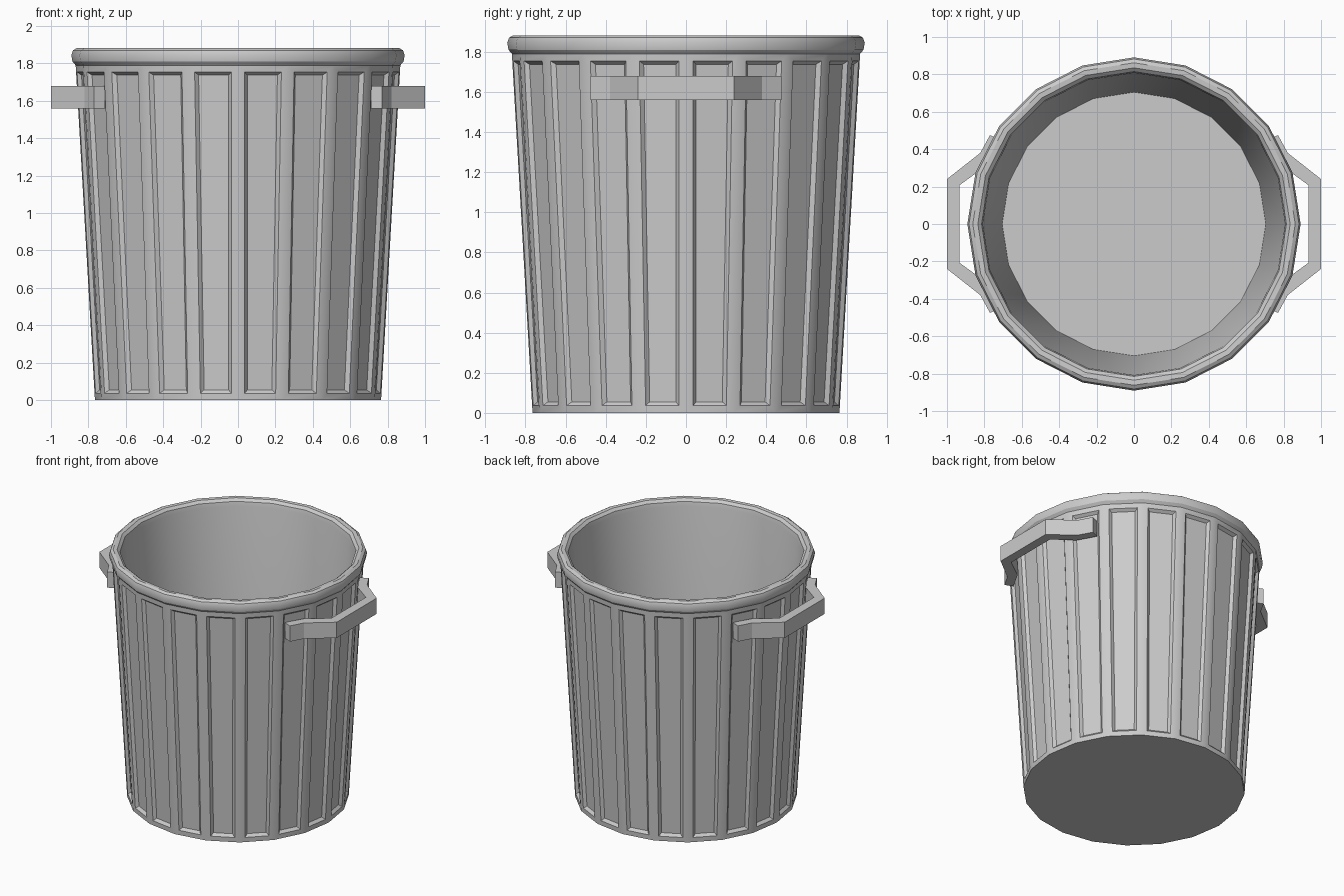
import bpy, bmesh
from math import pi, sin, cos, radians

if "Cube" in bpy.data.objects:
    bpy.data.objects.remove(bpy.data.objects["Cube"])

SIDES = 20


def add_object(name, bm):
    bmesh.ops.recalc_face_normals(bm, faces=bm.faces)
    mesh = bpy.data.meshes.new(name)
    bm.to_mesh(mesh)
    bm.free()
    ob = bpy.data.objects.new(name, mesh)
    bpy.context.collection.objects.link(ob)
    return ob


def ring(bm, r, z):
    return [bm.verts.new((r * cos(2 * pi * i / SIDES), r * sin(2 * pi * i / SIDES), z))
            for i in range(SIDES)]


# Bin body: outer wall, rolled rim, inner wall and floor from one lathe profile
profile = [(0.765, 0), (0.868, 1.79), (0.885, 1.81), (0.891, 1.845), (0.882, 1.87),
           (0.862, 1.882), (0.835, 1.88), (0.815, 1.862), (0.808, 1.83), (0.705, 0.05)]
bm = bmesh.new()
rings = [ring(bm, r, z) for r, z in profile]
wall = []
for k, (a, b) in enumerate(zip(rings, rings[1:])):
    for i in range(SIDES):
        j = (i + 1) % SIDES
        f = bm.faces.new((a[i], a[j], b[j], b[i]))
        if k == 0:
            wall.append(f)
bm.faces.new(rings[0][::-1])
bm.faces.new(rings[-1])
bmesh.ops.recalc_face_normals(bm, faces=bm.faces)

# Recessed panel with sloped edges on every wall facet
bmesh.ops.inset_individual(bm, faces=wall, thickness=0.036, use_even_offset=True)
bmesh.ops.inset_individual(bm, faces=wall, thickness=0.018, depth=-0.02, use_even_offset=True)
body = add_object("bin_body", bm)
bpy.context.view_layer.objects.active = body
body.select_set(True)
bpy.ops.object.shade_smooth_by_angle(angle=radians(30))

# Side handles: angular strap with feet lying against the wall
outer = [(0.77, 0.475), (0.822, 0.38), (1.0, 0.24)]
inner = [(0.71, 0.45), (0.785, 0.315), (0.932, 0.208)]


def mirror_path(half):
    return half + [(x, -y) for x, y in reversed(half)]


def handle(name, side):
    bm = bmesh.new()
    sections = []
    for (ox, oy), (ix, iy) in zip(mirror_path(outer), mirror_path(inner)):
        corners = [(ox, oy, 1.56), (ox, oy, 1.68), (ix, iy, 1.68), (ix, iy, 1.56)]
        sections.append([bm.verts.new((side * x, y, z)) for x, y, z in corners])
    for a, b in zip(sections, sections[1:]):
        for i in range(4):
            j = (i + 1) % 4
            bm.faces.new((a[i], a[j], b[j], b[i]))
    bm.faces.new(sections[0])
    bm.faces.new(sections[-1])
    add_object(name, bm)


handle("right_handle", 1)
handle("left_handle", -1)
